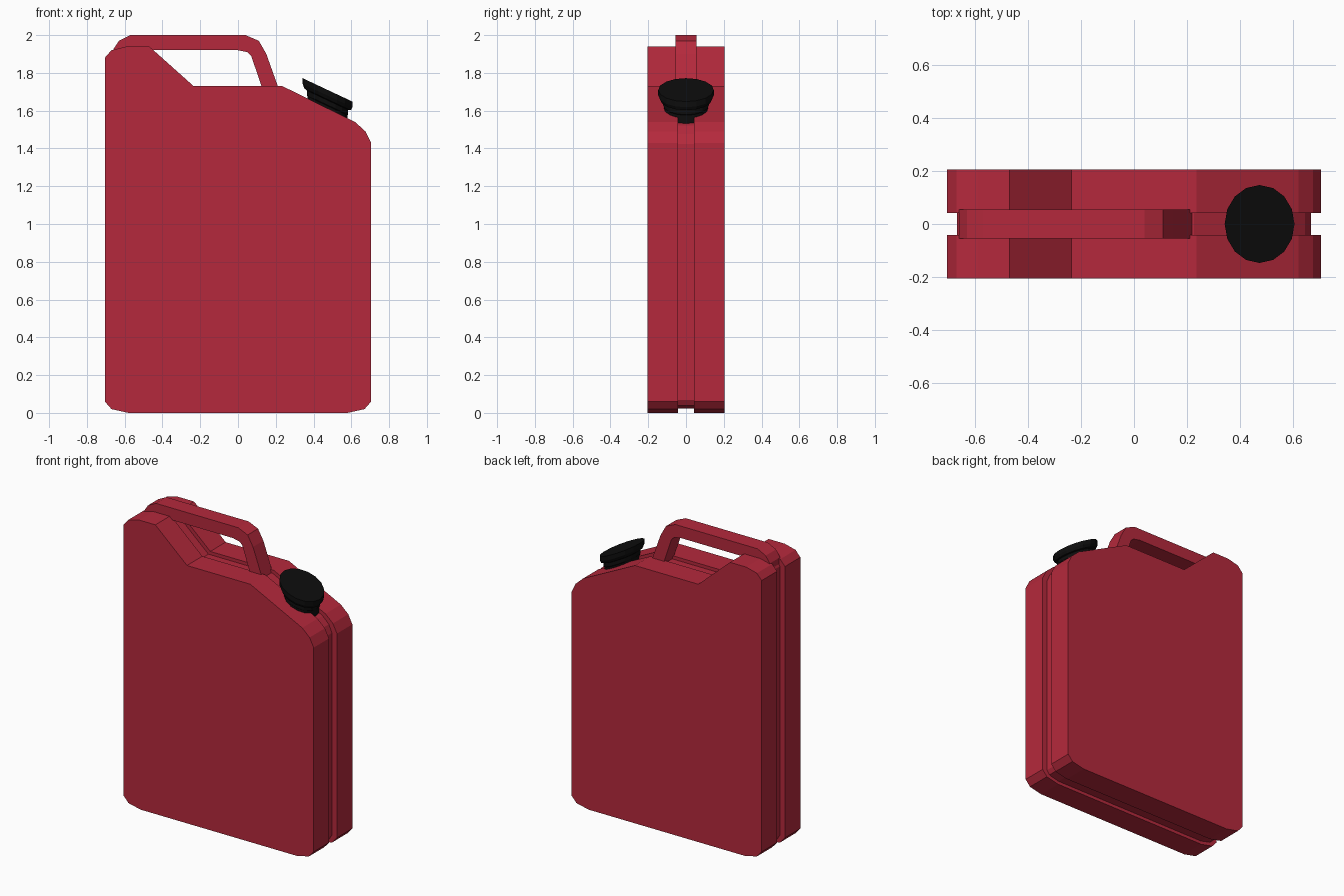
import bpy, bmesh, math
from mathutils import Vector

if "Cube" in bpy.data.objects:
    bpy.data.objects.remove(bpy.data.objects["Cube"])


def material(name, color):
    m = bpy.data.materials.new(name)
    m.diffuse_color = color
    m.use_nodes = True
    m.node_tree.nodes["Principled BSDF"].inputs["Base Color"].default_value = m.diffuse_color
    return m


RED = material("red_paint", (0.46, 0.022, 0.045, 1))
BLACK = material("black_plastic", (0.004, 0.004, 0.004, 1))


def finish(name, bm, mat):
    bmesh.ops.recalc_face_normals(bm, faces=bm.faces[:])
    me = bpy.data.meshes.new(name)
    bm.to_mesh(me)
    bm.free()
    me.materials.append(mat)
    ob = bpy.data.objects.new(name, me)
    bpy.context.collection.objects.link(ob)
    return ob


def slab(name, profile, y0, y1, mat):
    """Extrude an (x, z) profile from y0 to y1."""
    bm = bmesh.new()
    face = bm.faces.new([bm.verts.new((x, y0, z)) for x, z in profile])
    ext = bmesh.ops.extrude_face_region(bm, geom=[face])
    for v in ext["geom"]:
        if isinstance(v, bmesh.types.BMVert):
            v.co.y = y1
    return finish(name, bm, mat)


def inset(profile, dx, dz):
    """Mitred inset of a clockwise profile."""
    out = []
    n = len(profile)
    for i in range(n):
        a, b, c = (Vector(profile[(i + k) % n]) for k in (-1, 0, 1))
        d1, d2 = (b - a).normalized(), (c - b).normalized()
        n1, n2 = Vector((d1.y, -d1.x)), Vector((d2.y, -d2.x))
        m = (n1 + n2) / (1 + n1.dot(n2))
        out.append((b.x + m.x * dx, b.y + m.y * dz))
    return out


# Can body: two outer shells with a recessed seam core between them
body = [(-0.705, 0.06), (-0.705, 1.88), (-0.67, 1.92), (-0.59, 1.94),
        (-0.47, 1.94), (-0.235, 1.73), (0.235, 1.73), (0.62, 1.54),
        (0.675, 1.49), (0.705, 1.43), (0.705, 0.06), (0.67, 0.02),
        (0.58, 0.0), (-0.58, 0.0), (-0.67, 0.02)]
slab("front_shell", body, -0.205, -0.042, RED)
slab("back_shell", body, 0.042, 0.205, RED)
slab("seam_core", inset(body, 0.037, 0.022), -0.043, 0.043, RED)

# Carry handle
handle = [(-0.66, 1.88), (-0.66, 1.925), (-0.63, 1.97), (-0.57, 2.0),
          (0.04, 2.0), (0.11, 1.97), (0.15, 1.90), (0.225, 1.69),
          (0.138, 1.69), (0.07, 1.89), (0.05, 1.91), (0.0, 1.92),
          (-0.50, 1.92), (-0.54, 1.88)]
slab("handle", handle, -0.055, 0.055, RED)

# Filler cap: stepped rings sheared to follow the sloping shoulder
SIDES = 16
rings = [(0.147, 0.0), (0.147, -0.03), (0.137, -0.05), (0.122, -0.055),
         (0.122, -0.08), (0.117, -0.085), (0.117, -0.145)]
bm = bmesh.new()
loops = []
for r, h in rings:
    loop = []
    for i in range(SIDES):
        a = 2 * math.pi * i / SIDES
        x = 0.897 * r * math.cos(a)
        loop.append(bm.verts.new((0.474 + x, r * math.sin(a), 1.71 + h - 0.47 * x)))
    loops.append(loop)
for a, b in zip(loops, loops[1:]):
    for i in range(SIDES):
        j = (i + 1) % SIDES
        bm.faces.new((a[i], a[j], b[j], b[i]))
bm.faces.new(loops[0])
bm.faces.new(loops[-1])
finish("filler_cap", bm, BLACK)
